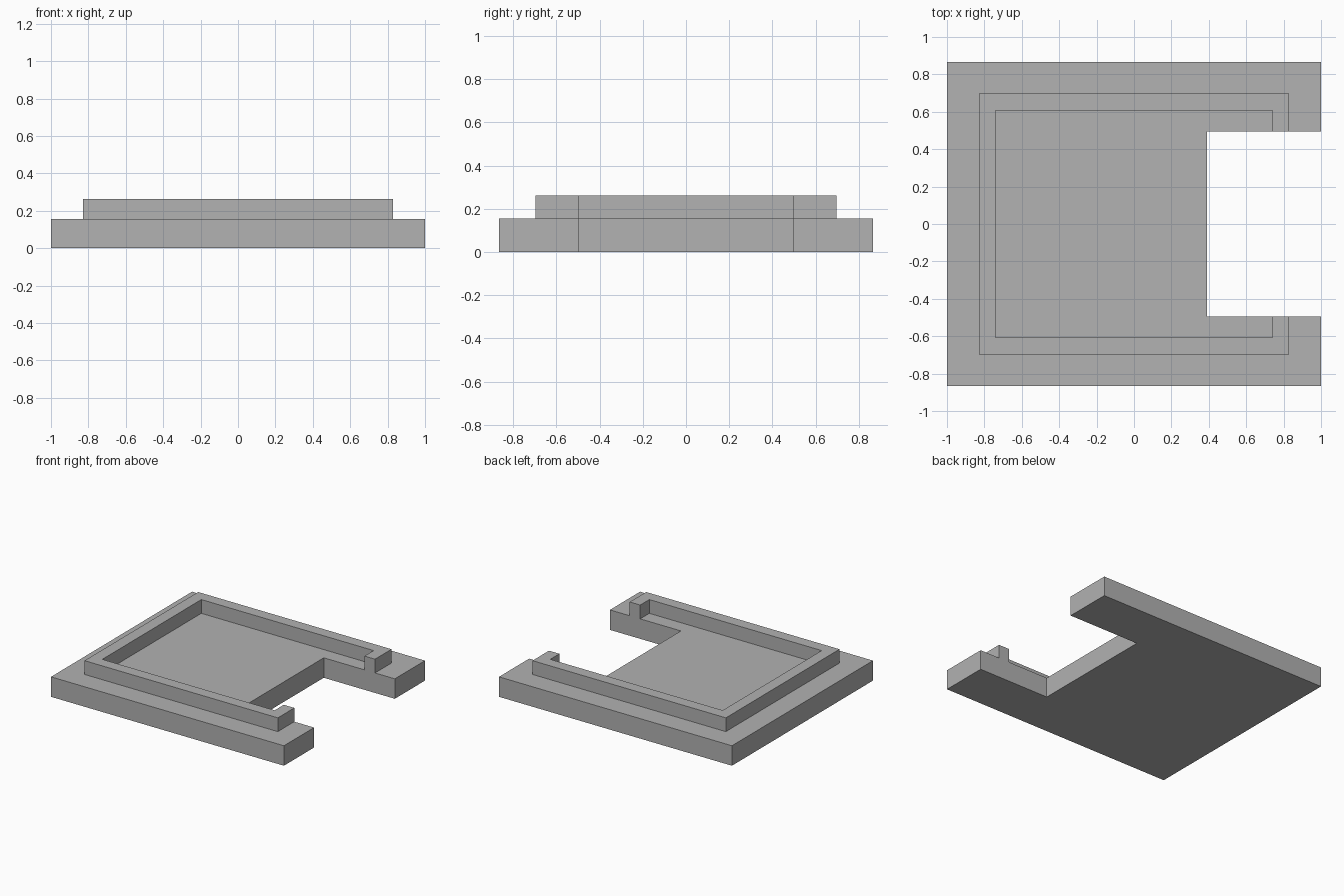
import bpy
import bmesh

cube = bpy.data.objects.get("Cube")
if cube:
    bpy.data.objects.remove(cube, do_unlink=True)

grey = bpy.data.materials.new("plain_grey")
grey.use_nodes = True
colour = (0.445, 0.445, 0.445, 1)
grey.diffuse_color = colour
grey.node_tree.nodes["Principled BSDF"].inputs["Base Color"].default_value = colour

BASE_TOP, RIM_TOP = 0.155, 0.262
NOTCH_X, NOTCH_Y = 0.39, 0.495


def prism(name, half_outline, z0, z1, bottom=True):
    """Extrude an outline mirrored across y = 0 from z0 up to z1."""
    outline = half_outline + [(x, -y) for x, y in reversed(half_outline)]
    bm = bmesh.new()
    low = [bm.verts.new((x, y, z0)) for x, y in outline]
    high = [bm.verts.new((x, y, z1)) for x, y in outline]
    bm.faces.new(high)
    if bottom:
        bm.faces.new(low[::-1])
    for i in range(len(low)):
        j = (i + 1) % len(low)
        bm.faces.new((low[i], low[j], high[j], high[i]))
    bmesh.ops.recalc_face_normals(bm, faces=bm.faces)
    mesh = bpy.data.meshes.new(name)
    bm.to_mesh(mesh)
    bm.free()
    mesh.materials.append(grey)
    obj = bpy.data.objects.new(name, mesh)
    bpy.context.collection.objects.link(obj)
    return obj


# Slab with a rectangular notch in its left side
prism("base_plate",
      [(NOTCH_X, NOTCH_Y), (1, NOTCH_Y), (1, 0.865), (-1, 0.865)],
      0, BASE_TOP)

# Raised rim, open where it meets the notch; its underside rests on the slab
outer_x, outer_y = 0.83, 0.697
inner_x, inner_y = 0.74, 0.607
prism("raised_rim",
      [(-inner_x, inner_y), (inner_x, inner_y), (inner_x, NOTCH_Y),
       (outer_x, NOTCH_Y), (outer_x, outer_y), (-outer_x, outer_y)],
      BASE_TOP, RIM_TOP, bottom=False)
